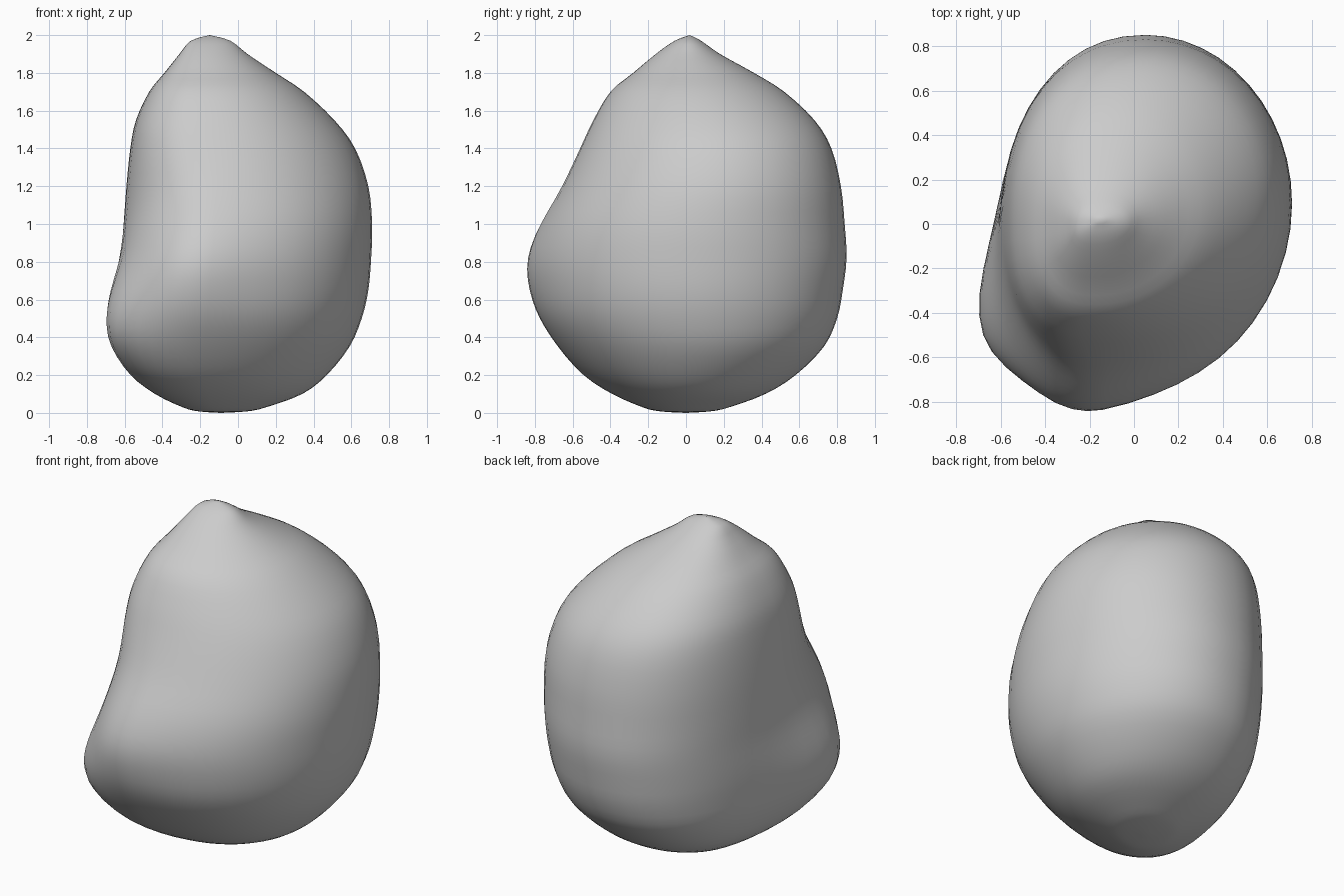
import bpy, bmesh
from math import sin, cos, pi, exp
from mathutils import Vector

cube = bpy.data.objects.get("Cube")
if cube:
    bpy.data.objects.remove(cube, do_unlink=True)

SEGMENTS = 48
STEPS = 3

# Outline of the stone: height, then its left, right, front and back limits
OUTLINE = [
    (0, -.09, -.09, 0, 0),
    (.008, -.2, .05, -.13, .13),
    (.03, -.28, .15, -.22, .23),
    (.1, -.41, .34, -.37, .42),
    (.2, -.51, .47, -.51, .58),
    (.35, -.57, .59, -.64, .73),
    (.5, -.59, .655, -.73, .8),
    (.65, -.6, .69, -.77, .83),
    (.82, -.6, .705, -.78, .85),
    (1, -.6, .71, -.74, .84),
    (1.2, -.59, .69, -.65, .82),
    (1.4, -.57, .62, -.56, .77),
    (1.55, -.54, .51, -.49, .68),
    (1.7, -.47, .35, -.4, .52),
    (1.8, -.39, .2, -.28, .36),
    (1.9, -.31, .05, -.16, .18),
    (1.97, -.25, -.04, -.06, .08),
    (2, -.15, -.15, .02, .02),
]

# Swellings: centre, push and reach
SWELLINGS = [
    (Vector((-.5, -.38, .43)), Vector((-.155, -.115, 0)), .37),  # blunt nose
    (Vector((-.28, -.75, .77)), Vector((-.02, -.065, 0)), .3),   # front lip
]


def mix(a, b, t):
    return a + (b - a) * t


def spline(a, b, c, d, t):
    """Smooth curve through b and c."""
    return b + .5 * t * (c - a + t * (2 * a - 5 * b + 4 * c - d
                                      + t * (3 * (b - c) + d - a)))


def smooth_rows(rows):
    result = []
    last = len(rows) - 1
    for i in range(last):
        keys = [rows[max(i - 1, 0)], rows[i], rows[i + 1], rows[min(i + 2, last)]]
        for s in range(STEPS):
            result.append([spline(*column, s / STEPS) for column in zip(*keys)])
    return result + [list(rows[-1])]


def signed_power(value, power):
    return abs(value) ** power * (1 if value >= 0 else -1)


def ring_points(z, left, right, front, back):
    """Four joined quarter curves, fuller on the left side."""
    t = min(max((z - 1) / .5, 0), 1)
    front_corner = mix(1, .77, t * t * (3 - 2 * t))
    side_y = mix(front, back, .45)
    far_y = mix(front, back, .53)
    front_x = mix(left, right, .37)
    back_x = mix(left, right, .5)
    points = []
    for k in range(SEGMENTS):
        angle = 2 * pi * k / SEGMENTS
        c, s = cos(angle), sin(angle)
        cx = back_x if s >= 0 else front_x
        cy = far_y if c >= 0 else side_y
        rx = right - cx if c >= 0 else cx - left
        ry = back - cy if s >= 0 else cy - front
        power = 1
        if c < 0:
            power = front_corner if s < 0 else .92
        point = Vector((cx + rx * signed_power(c, power),
                        cy + ry * signed_power(s, power), z))
        push = Vector()
        for centre, shift, reach in SWELLINGS:
            push += shift * exp(-((point - centre).length / reach) ** 2)
        points.append(point + push)
    return points


# Loft the stone from bottom to tip
rows = smooth_rows(OUTLINE)
bm = bmesh.new()
bottom = bm.verts.new((rows[0][1], rows[0][3], rows[0][0]))
tip = bm.verts.new((rows[-1][1], rows[-1][3], rows[-1][0]))
rings = [[bm.verts.new(p) for p in ring_points(*row)] for row in rows[1:-1]]
for k in range(SEGMENTS):
    n = (k + 1) % SEGMENTS
    bm.faces.new((bottom, rings[0][n], rings[0][k]))
    bm.faces.new((tip, rings[-1][k], rings[-1][n]))
    for low, high in zip(rings, rings[1:]):
        bm.faces.new((low[k], low[n], high[n], high[k]))
bmesh.ops.recalc_face_normals(bm, faces=bm.faces)
for face in bm.faces:
    face.smooth = True
mesh = bpy.data.meshes.new("stone")
bm.to_mesh(mesh)
bm.free()

stone = bpy.data.objects.new("stone", mesh)
bpy.context.collection.objects.link(stone)

# Plain grey surface
grey = bpy.data.materials.new("stone grey")
grey.use_nodes = True
colour = (.6, .6, .6, 1)
grey.diffuse_color = colour
for node in grey.node_tree.nodes:
    if node.type == "BSDF_PRINCIPLED":
        node.inputs["Base Color"].default_value = colour
mesh.materials.append(grey)
